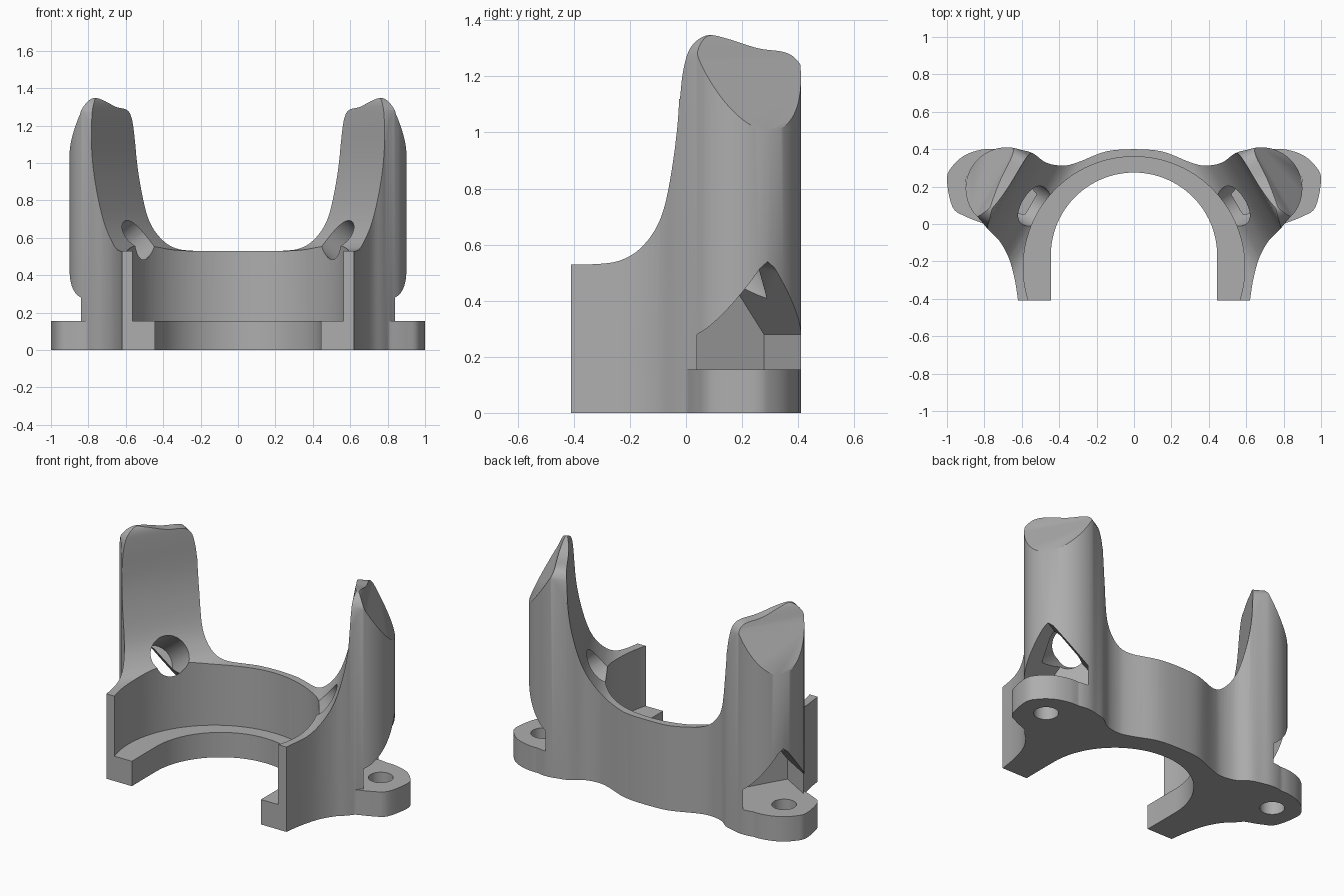
import bpy
import bmesh
from math import sin, cos, radians
from mathutils import Matrix, Vector

cube = bpy.data.objects.get("Cube")
if cube:
    bpy.data.objects.remove(cube)

BASE = 0.155                      # height of the foot plate
OUT = Vector((cos(radians(30)), sin(radians(30)), 0))   # direction each post faces
SIDE = Vector((-OUT.y, OUT.x, 0))
UP = Vector((0, 0, 1))


def spline(pts, steps=5):
    """Smooth open curve through the given 2D points."""
    p = [Vector(q) for q in pts]
    p = [2 * p[0] - p[1]] + p + [2 * p[-1] - p[-2]]
    out = []
    for a, b, c, d in zip(p, p[1:], p[2:], p[3:]):
        for i in range(steps):
            t = i / steps
            out.append(b + (c - a) * t / 2 + (2 * a - 5 * b + 4 * c - d) * t * t / 2
                       + (3 * b - a - 3 * c + d) * t ** 3 / 2)
    return [tuple(q) for q in out] + [tuple(pts[-1])]


def arc(cx, cy, r, start, end, n):
    angles = [radians(start + (end - start) * i / n) for i in range(n + 1)]
    return [(cx + r * cos(a), cy + r * sin(a)) for a in angles]


def prism(name, pts, lo, hi, x=Vector((1, 0, 0)), y=Vector((0, 1, 0)), origin=Vector()):
    """Extrude a 2D profile lying on axes x, y along their normal."""
    z = x.cross(y)
    bm = bmesh.new()
    rings = [[bm.verts.new(origin + x * u + y * v + z * h) for u, v in pts] for h in (lo, hi)]
    bm.faces.new(rings[0])
    bm.faces.new(rings[1])
    n = len(pts)
    for i in range(n):
        j = (i + 1) % n
        bm.faces.new((rings[0][i], rings[0][j], rings[1][j], rings[1][i]))
    bmesh.ops.recalc_face_normals(bm, faces=bm.faces)
    mesh = bpy.data.meshes.new(name)
    bm.to_mesh(mesh)
    bm.free()
    obj = bpy.data.objects.new(name, mesh)
    bpy.context.collection.objects.link(obj)
    return obj


def combine(target, tool, operation="DIFFERENCE"):
    mod = target.modifiers.new(tool.name, "BOOLEAN")
    mod.operation, mod.solver, mod.object = operation, "EXACT", tool
    bpy.context.view_layer.objects.active = target
    bpy.ops.object.modifier_apply(modifier=mod.name)
    bpy.data.objects.remove(tool)


# Left half of the wall and post, as one tall plan extrusion
outline = spline([(-0.1, 0.396), (0, 0.4), (0.15, 0.388), (0.3, 0.33), (0.38, 0.312),
                  (0.47, 0.328), (0.54, 0.378)]
                 + arc(0.68, 0.19, 0.22, 110, -50, 10)
                 + [(0.775, -0.035), (0.72, -0.09), (0.67, -0.18), (0.637, -0.3), (0.62, -0.41)], 4)
bracket = prism("bracket", outline + [(-0.1, -0.41)], 0, 1.5)

# Round seat above the foot plate and the narrower opening through it
combine(bracket, prism("seat_bore", arc(0, -0.232, 0.592, 0, 360, 96)[:-1], BASE, 2))
opening = arc(0, -0.17, 0.445, 0, 180, 48)
combine(bracket, prism("plate_opening", opening + [(-0.445, -1), (0.445, -1)], -1, 1))

# Sweeping inner face, rounded ridge and sloped outer face of the post
sweep = spline([(0.2, 0.53), (0.38, 0.53), (0.46, 0.55), (0.53, 0.615), (0.585, 0.71), (0.63, 0.86),
                (0.66, 1.03), (0.674, 1.24), (0.683, 1.32), (0.703, 1.35), (0.725, 1.33),
                (0.755, 1.26)])
combine(bracket, prism("post_sweep", [(-2, 0.53)] + sweep + [(0.907, 1.0), (1.1, 0.67), (1.1, 2), (-2, 2)],
                       -2, 2, OUT, UP))

# Tilted tip with rounded corners
tip = spline([(-0.41, 1.12), (-0.4, 1.22), (-0.375, 1.3), (-0.32, 1.345), (-0.25, 1.335), (-0.13, 1.3),
              (-0.02, 1.285), (0.025, 1.25), (0.045, 1.18), (0.055, 1.1)])
combine(bracket, prism("post_tip", [(-0.6, 1.12)] + tip + [(0.4, 1.1), (0.4, 2), (-0.6, 2)],
                       0.5, 1.2, SIDE, UP))

# Gabled pocket over the ear, open to the outside
mid, half = -0.185, 0.2
gable = [(mid - half, BASE), (mid + half, BASE), (mid + half, 0.28), (mid + 0.03, 0.515),
         (mid, 0.54), (mid - 0.03, 0.515), (mid - half, 0.28)]
combine(bracket, prism("bolt_pocket", gable, 0.53, 1.2, SIDE, UP))

# Slanted round access hole from the seat into the pocket
axis = OUT * cos(radians(35)) - UP * sin(radians(35))
combine(bracket, prism("access_hole", arc(0, 0, 0.115, 0, 360, 48)[:-1], -0.3, 0.25,
                       SIDE, axis.cross(SIDE), OUT * 0.53 + SIDE * mid + UP * 0.585))

# Bolt ear with its vertical hole
ear = spline([(0.70, 0.4), (0.8, 0.4), (0.9, 0.37), (0.97, 0.31), (1.0, 0.24), (0.97, 0.09),
              (0.9, 0.04), (0.8, 0.0), (0.74, -0.03)])
combine(bracket, prism("ear", [(0.62, 0.2), (0.64, 0.38)] + ear, 0, BASE), "UNION")
combine(bracket, prism("bolt_hole", arc(0.83, 0.22, 0.07, 0, 360, 40)[:-1], -0.1, 0.3))

# Mirror to the other side
mirror = bracket.modifiers.new("mirror", "MIRROR")
mirror.use_bisect_axis[0] = True
mirror.merge_threshold = 0.0005
bpy.ops.object.modifier_apply(modifier=mirror.name)

# Single grey material and smooth shading with sharp edges
grey = bpy.data.materials.new("plain_grey")
grey.use_nodes = True
color = (0.42, 0.42, 0.42, 1)
grey.diffuse_color = color
grey.node_tree.nodes["Principled BSDF"].inputs["Base Color"].default_value = color
bracket.data.materials.clear()
bracket.data.materials.append(grey)
for poly in bracket.data.polygons:
    poly.material_index = 0
bpy.ops.object.select_all(action="DESELECT")
bracket.select_set(True)
bpy.context.view_layer.objects.active = bracket
bpy.ops.object.shade_smooth_by_angle(angle=radians(32))
